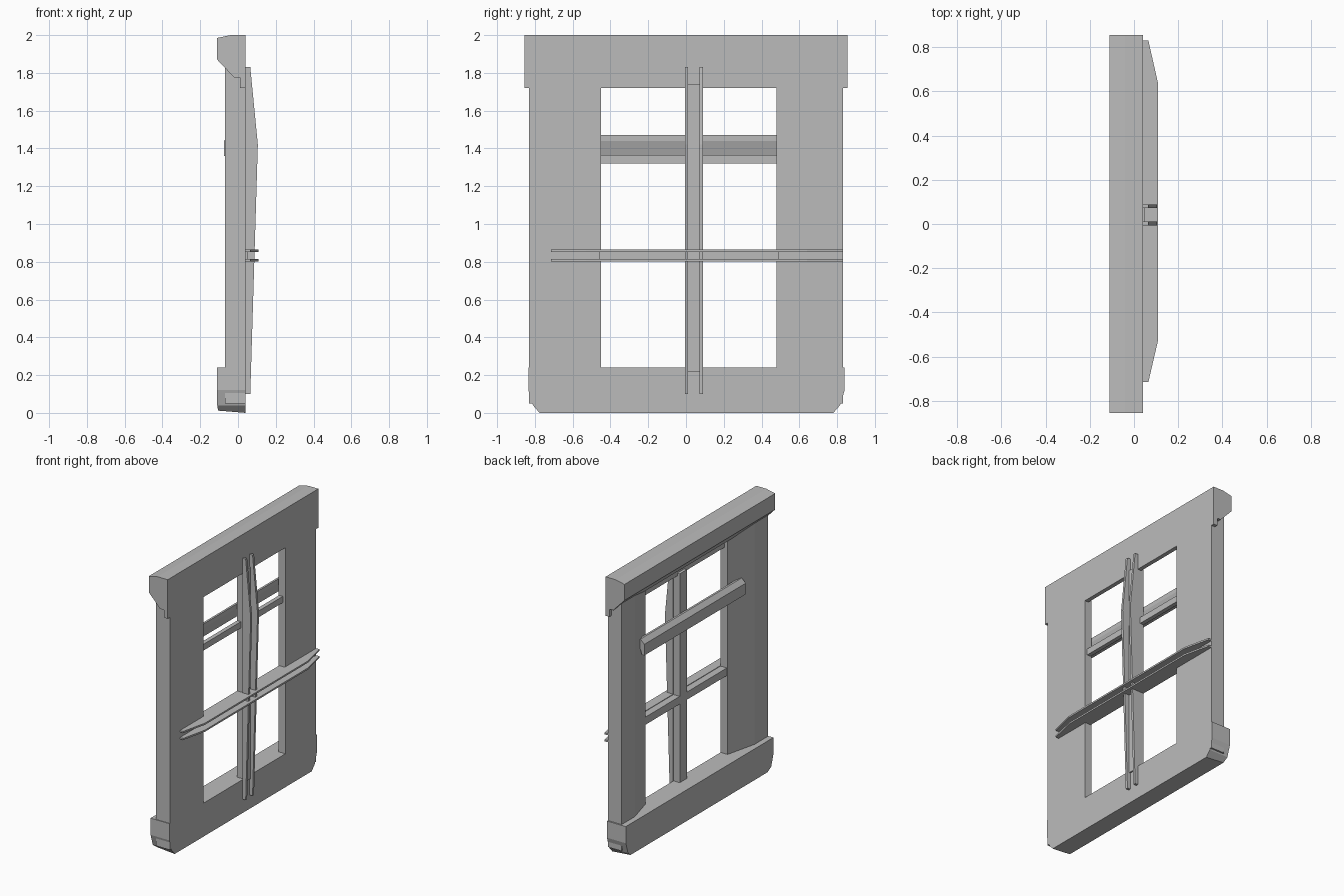
import bpy
import bmesh
from mathutils import Vector

cube = bpy.data.objects.get("Cube")
if cube:
    bpy.data.objects.remove(cube, do_unlink=True)

grey = bpy.data.materials.new("stone_grey")
grey.use_nodes = True
tone = (0.5, 0.5, 0.5, 1)
grey.diffuse_color = tone
grey.node_tree.nodes["Principled BSDF"].inputs["Base Color"].default_value = tone


def extrude(name, points, axis, start, end):
    """Extrude a flat profile along an axis; points hold the other two axes in order."""
    bm = bmesh.new()

    def place(p, t):
        c = list(p)
        c.insert(axis, t)
        return bm.verts.new(c)

    face = bm.faces.new([place(p, start) for p in points])
    moved = bmesh.ops.extrude_face_region(bm, geom=[face])["geom"]
    shift = Vector((0, 0, 0))
    shift[axis] = end - start
    bmesh.ops.translate(bm, vec=shift, verts=[g for g in moved if isinstance(g, bmesh.types.BMVert)])
    bmesh.ops.recalc_face_normals(bm, faces=bm.faces)
    mesh = bpy.data.meshes.new(name)
    bm.to_mesh(mesh)
    bm.free()
    mesh.materials.append(grey)
    obj = bpy.data.objects.new(name, mesh)
    bpy.context.collection.objects.link(obj)
    return obj


def box(name, x, y, z):
    return extrude(name, [(x[0], z[0]), (x[1], z[0]), (x[1], z[1]), (x[0], z[1])], 1, *y)


# Lintel with a stepped, chamfered underside
extrude("lintel", [(-0.11, 1.985), (-0.04, 2.0), (0.04, 2.0), (0.04, 1.72), (0.01, 1.72),
                   (0.01, 1.775), (-0.02, 1.775), (-0.11, 1.87)], 1, -0.855, 0.855)

# Sill with bevelled lower ends and a slightly undercut base
sill = extrude("sill", [(-0.835, 0.24), (0.84, 0.24), (0.84, 0.12), (0.815, 0.04), (0.78, 0),
                        (-0.775, 0), (-0.81, 0.04), (-0.835, 0.12)], 0, -0.11, 0.04)
for v in sill.data.vertices:
    if v.co.x < 0 and v.co.z < 0.01:
        v.co.z = 0.012
        v.co.x = -0.105

# Side jambs, splayed towards the opening on the inner side
for name, side, inner in (("right_jamb", -1, 0.45), ("left_jamb", 1, 0.48)):
    extrude(name, [(-0.07, side * 0.83), (-0.07, side * 0.68), (-0.015, side * inner),
                   (0.04, side * inner), (0.04, side * 0.83)], 2, 0.05, 1.83)

# Sash rail made of two offset boards
extrude("upper_rail", [(-0.075, 1.36), (-0.075, 1.44), (-0.045, 1.47), (-0.03, 1.47),
                       (-0.03, 1.44), (-0.055, 1.36)], 1, -0.57, 0.58)
box("lower_rail", (-0.01, 0.02), (-0.46, 0.49), (1.32, 1.365))

# Glazing bars inside the opening
box("vertical_bar", (-0.01, 0.05), (0.005, 0.085), (0.22, 1.74))
box("horizontal_bar", (-0.01, 0.05), (-0.46, 0.49), (0.805, 0.86))

# Paired tapered fins on the outside of the glazing bars
upright = [(0.04, 1.83), (0.065, 1.83), (0.105, 1.42), (0.065, 0.1), (0.04, 0.1)]
for name, y in (("vertical_fin_right", -0.006), ("vertical_fin_left", 0.072)):
    extrude(name, upright, 1, y, y + 0.017)
level = [(0.04, 0.83), (0.065, 0.83), (0.108, 0.64), (0.108, -0.53), (0.065, -0.715), (0.04, -0.715)]
for name, z in (("horizontal_fin_lower", 0.802), ("horizontal_fin_upper", 0.852)):
    extrude(name, level, 2, z, z + 0.012)
